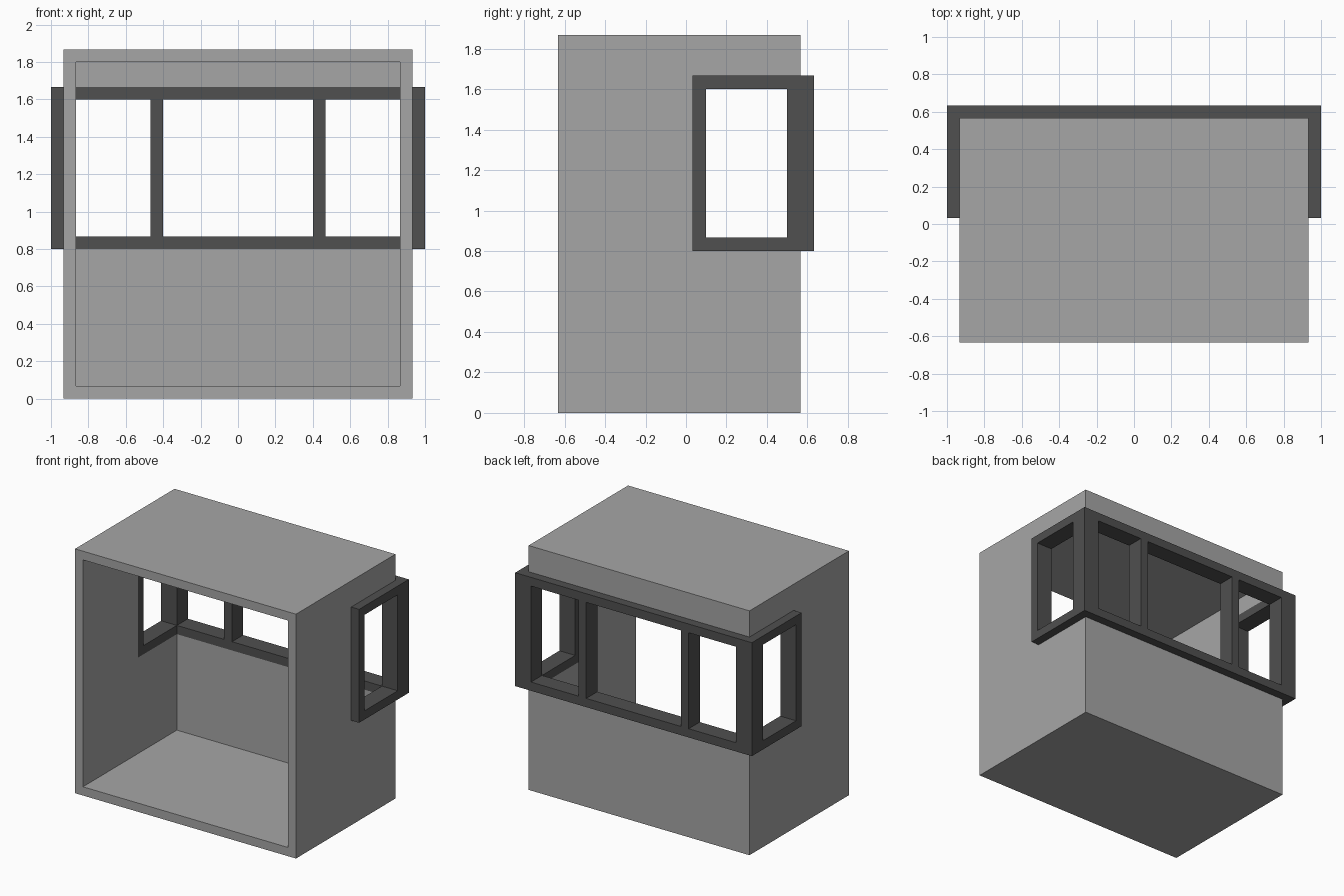
import bpy, bmesh

U = 1 / 15  # modelling unit: one wall thickness

cube = bpy.data.objects.get("Cube")
if cube:
    bpy.data.objects.remove(cube, do_unlink=True)


def material(name, value):
    m = bpy.data.materials.new(name)
    m.use_nodes = True
    color = (value, value, value, 1)
    m.diffuse_color = color
    m.node_tree.nodes["Principled BSDF"].inputs["Base Color"].default_value = color
    return m


wall_grey = material("wall grey", 0.38)
frame_grey = material("dark frame grey", 0.08)


def prism(name, plan, z0, z1, mat):
    """Extrude a plan outline (in units) from z0 up to z1."""
    bm = bmesh.new()
    base = bm.faces.new([bm.verts.new((x * U, y * U, z0 * U)) for x, y in plan])
    top = bmesh.ops.extrude_face_region(bm, geom=[base])["geom"]
    bmesh.ops.translate(bm, vec=(0, 0, (z1 - z0) * U),
                        verts=[g for g in top if isinstance(g, bmesh.types.BMVert)])
    bmesh.ops.recalc_face_normals(bm, faces=bm.faces)
    mesh = bpy.data.meshes.new(name)
    bm.to_mesh(mesh)
    bm.free()
    mesh.materials.append(mat)
    obj = bpy.data.objects.new(name, mesh)
    bpy.context.collection.objects.link(obj)
    return obj


def rect(x0, x1, y0, y1):
    return [(x0, y0), (x1, y0), (x1, y1), (x0, y1)]


def u_plan(outer, inner, front, inner_back, back):
    """Plan of a wall around the back and both sides, open at the front."""
    return [(-outer, front), (-inner, front), (-inner, inner_back), (inner, inner_back),
            (inner, front), (outer, front), (outer, back), (-outer, back)]


# Cabin shell: floor, roof and walls, with a window band around the rear half
slab = rect(-14, 14, -9.5, 8.5)
walls = u_plan(14, 13, -9.5, 7.5, 8.5)
prism("floor", slab, 0, 1, wall_grey)
prism("lower_walls", walls, 1, 12, wall_grey)
prism("upper_walls", walls, 25, 27, wall_grey)
prism("roof", slab, 27, 28, wall_grey)

# Window frame: rails wrapping the back corners
rails = u_plan(15, 13, 0.5, 7.5, 9.5)
prism("window_bottom_rail", rails, 12, 13, frame_grey)
prism("window_top_rail", rails, 24, 25, frame_grey)

# Upright parts, one on each side
for side, s in (("left", 1), ("right", -1)):
    prism(side + "_front_wall", rect(13 * s, 14 * s, -9.5, 0.5), 12, 25, wall_grey)
    prism(side + "_window_front_post", rect(13 * s, 15 * s, 0.5, 1.5), 13, 24, frame_grey)
    prism(side + "_window_corner_post", rect(13 * s, 15 * s, 7.5, 9.5), 13, 24, frame_grey)
    prism(side + "_window_mullion", rect(6 * s, 7 * s, 7.5, 9.5), 13, 24, frame_grey)
